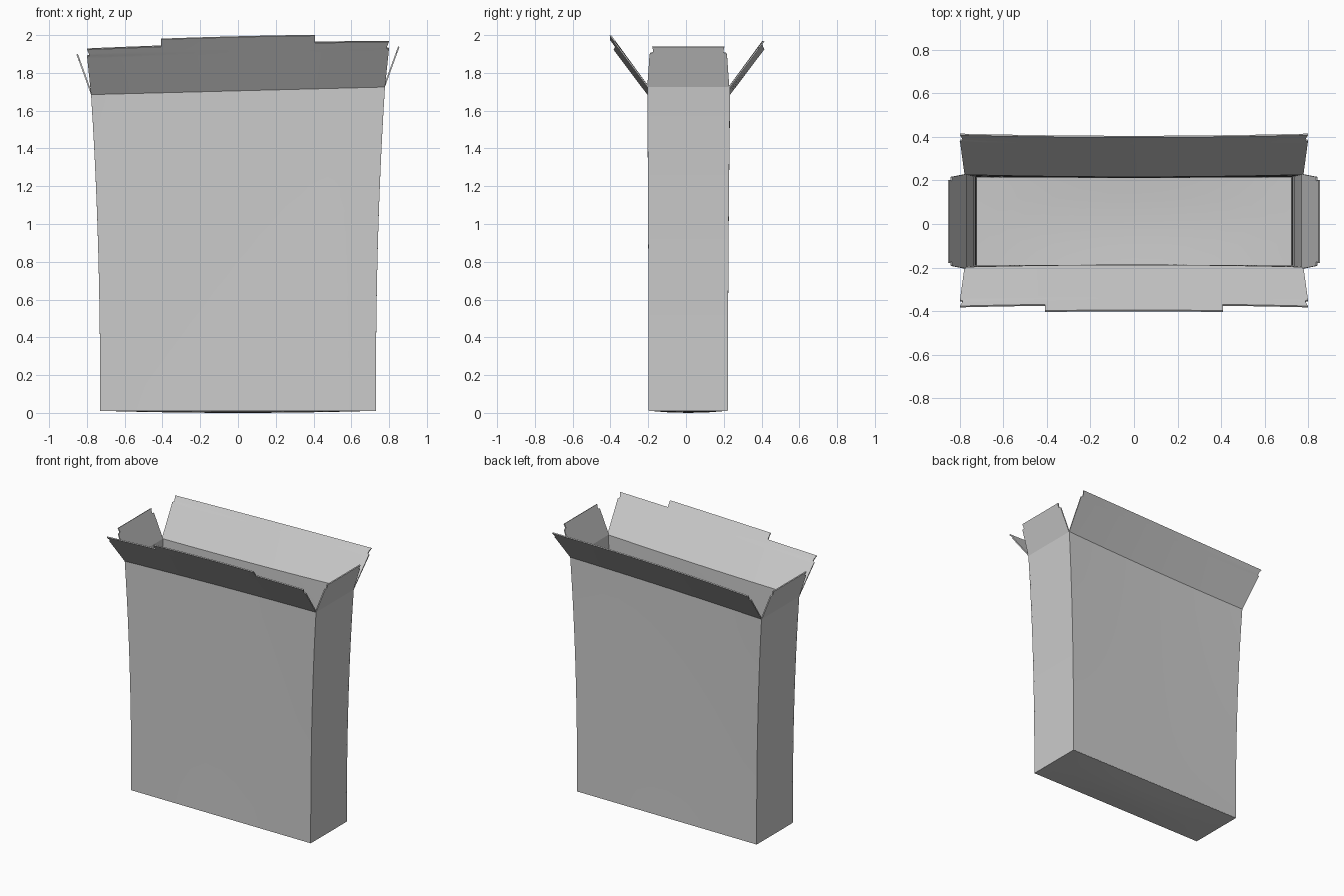
import bpy, bmesh

if "Cube" in bpy.data.objects:
    bpy.data.objects.remove(bpy.data.objects["Cube"])

THICK = 0.008
TOP = 1.705          # mean height of the fold line
TILT = 0.02          # fold line rises towards +x
Z0 = 0.012
WALL_ROWS = 12
WIDE_COLS = [-1, -0.85, -0.68, -0.51, -0.34, -0.17, 0, 0.17, 0.34, 0.51, 0.68, 0.85, 1]
SIDE_COLS = [-1, -0.5, 0, 0.5, 1]


def half_width(t):
    return 0.73 + 0.048 * t ** 2.3


def sheet(name, rows, keep=lambda r, c: True):
    """Card sheet from a grid of points, thickened inwards."""
    bm = bmesh.new()
    grid = [[bm.verts.new(p) for p in row] for row in rows]
    for r in range(len(grid) - 1):
        for c in range(len(grid[0]) - 1):
            if keep(r, c):
                bm.faces.new((grid[r][c], grid[r][c + 1], grid[r + 1][c + 1], grid[r + 1][c]))
    bmesh.ops.delete(bm, geom=[v for v in bm.verts if not v.link_faces], context='VERTS')
    me = bpy.data.meshes.new(name)
    bm.to_mesh(me)
    bm.free()
    ob = bpy.data.objects.new(name, me)
    bpy.context.collection.objects.link(ob)
    bpy.ops.object.select_all(action='DESELECT')
    ob.select_set(True)
    bpy.context.view_layer.objects.active = ob
    mod = ob.modifiers.new("card", 'SOLIDIFY')
    mod.thickness = THICK
    mod.offset = -1
    bpy.ops.object.modifier_apply(modifier=mod.name)
    bpy.ops.object.shade_smooth_by_angle(angle=0.26)
    return ob


# notched flap outlines: (half width, fraction of flap height)
WIDE_FLAP = [(0.798, 0.80), (0.800, 0.84), (0.787, 0.86), (0.789, 0.91), (0.799, 1.0)]
SIDE_FLAP = [(0.205, 0.80), (0.202, 0.84), (0.187, 0.86), (0.186, 0.91), (0.191, 1.0)]


def wide_panel(name, sign, y_bottom, y_fold, y_end, z_end, tab=False):
    """Broad wall with its flap; sign -1 faces front, +1 faces back."""
    rows = []
    for i in range(WALL_ROWS + 1):
        t = i / WALL_ROWS
        y = y_bottom + (y_fold - y_bottom) * t * t
        rows.append([(-sign * s * half_width(t), y - sign * 0.01 * t * (1 - s * s),
                      Z0 + (TOP - Z0) * t - sign * s * TILT * t) for s in WIDE_COLS])
    outline = WIDE_FLAP + ([(0.80, 1.0), (0.80, 1.16)] if tab else [])
    for w, v in outline:
        y = y_fold + (y_end - y_fold) * v
        z = TOP + (z_end - TOP) * v
        rows.append([(-sign * s * w, y - sign * 0.01 * (1 - s * s),
                      z + 0.008 * v * (1 - s * s) - sign * s * TILT) for s in WIDE_COLS])
    top = WALL_ROWS + len(WIDE_FLAP)
    if tab:
        del rows[top + 1]      # the tab grows straight from the flap edge
    sheet(name, rows, lambda r, c: r < top or 3 <= c < 9)


def side_panel(name, sign):
    """Narrow wall with its flap; sign +1 is the right side."""
    rows = []
    for i in range(WALL_ROWS + 1):
        t = i / WALL_ROWS
        hy = 0.209 + 0.008 * t * t
        rows.append([(sign * half_width(t), 0.012 + sign * s * hy,
                      Z0 + (TOP - Z0 + sign * TILT) * t) for s in SIDE_COLS])
    for w, v in SIDE_FLAP:
        rows.append([(sign * (0.778 + 0.077 * v), 0.012 + sign * s * w,
                      TOP + 0.212 * v + sign * TILT) for s in SIDE_COLS])
    sheet(name, rows)


# walls with open flaps
wide_panel("front_wall_and_tabbed_flap", -1, -0.198, -0.205, -0.383, 1.942, tab=True)
wide_panel("back_wall_and_flap", 1, 0.222, 0.234, 0.415, 1.945)
side_panel("right_wall_and_flap", 1)
side_panel("left_wall_and_flap", -1)

# closed bottom, sagging slightly
sheet("bottom_panel", [[(s * 0.73, 0.012 - q * 0.209, 0.011 - 0.011 * (1 - s * s) * (1 - q * q))
                        for s in WIDE_COLS] for q in (-1, -0.5, 0, 0.5, 1)])
